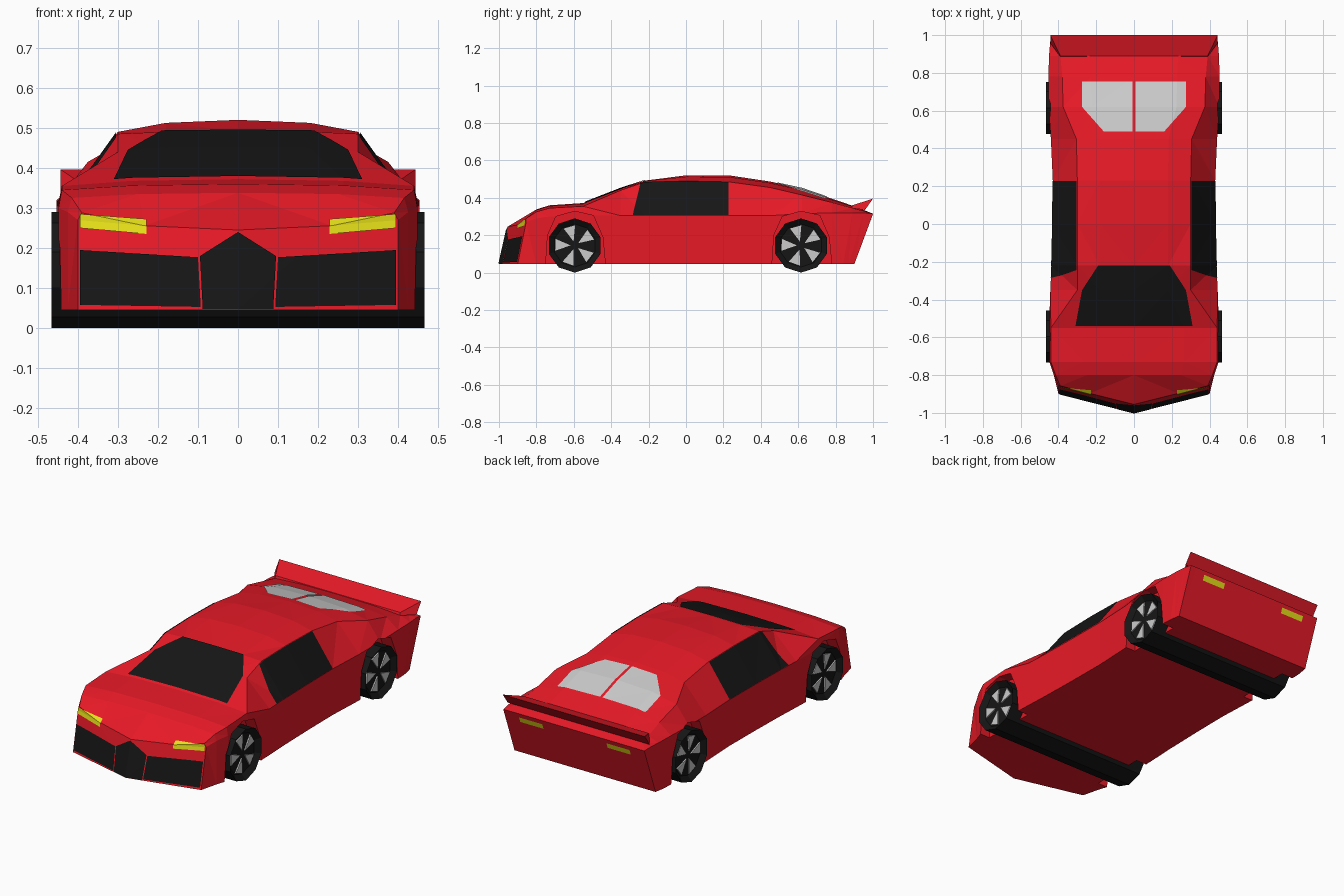
import bpy, bmesh, math
from mathutils import Vector

if "Cube" in bpy.data.objects:
    bpy.data.objects.remove(bpy.data.objects["Cube"])


def paint(name, rgb):
    m = bpy.data.materials.new(name)
    m.diffuse_color = (*rgb, 1)
    m.use_nodes = True
    m.node_tree.nodes["Principled BSDF"].inputs["Base Color"].default_value = m.diffuse_color
    return m


RED = paint("red_paint", (0.8, 0.01, 0.02))
BLACK = paint("black", (0.008, 0.008, 0.008))
YELLOW = paint("yellow_lamp", (0.8, 0.75, 0.01))


def finish(bm, name, mat=None):
    me = bpy.data.meshes.new(name)
    bm.to_mesh(me)
    bm.free()
    ob = bpy.data.objects.new(name, me)
    bpy.context.collection.objects.link(ob)
    if mat:
        me.materials.append(mat)
    return ob


def prism(profile, x0, x1):
    """Side profile (y, z) extruded across x."""
    bm = bmesh.new()
    f = bm.faces.new([bm.verts.new((x0, y, z)) for y, z in profile])
    ext = bmesh.ops.extrude_face_region(bm, geom=[f], use_keep_orig=True)["geom"]
    bmesh.ops.translate(bm, verts=[v for v in ext if isinstance(v, bmesh.types.BMVert)],
                        vec=(x1 - x0, 0, 0))
    bmesh.ops.recalc_face_normals(bm, faces=bm.faces)
    return bm


# Body stations: y low, y high, nose point, shoulder x z, roof edge x z, centre z
STATIONS = [
    (-.90, -.855, .1, .40, .270, .39, .288, .245),
    (-.80, -.80, 0, .425, .29, .415, .325, .338),
    (-.73, -.73, 0, .448, .30, .44, .345, .360),
    (-.55, -.55, 0, .450, .305, .44, .355, .372),
    (-.35, -.35, 0, .443, .305, .30, .440, .450),
    (-.22, -.22, 0, .437, .305, .30, .485, .492),
    (0, 0, 0, .432, .305, .30, .490, .520),
    (.23, .23, 0, .430, .305, .30, .485, .520),
    (.45, .45, 0, .440, .305, .305, .455, .487),
    (.62, .62, 0, .452, .315, .375, .415, .450),
    (.78, .78, 0, .453, .320, .38, .375, .395),
    (.84, .89, 0, .450, .320, .39, .345, .358),
    (.87, .95, 0, .445, .320, .40, .330, .335),
    (.90, 1.0, 0, .440, .314, .40, .3145, .315),
]


def build_body():
    bm = bmesh.new()
    rings = []
    for yb, yt, tip, xs, zs, xe, ze, zc in STATIONS:
        half = [(0, yb, .045), (xs, yb, .045), (xs, yt, zs), (xe, yt, ze),
                (xe * .6, yt, zc + (ze - zc) * .25), (0, yt, zc)]
        pts = half + [(-x, y, z) for x, y, z in half[4:0:-1]]
        rings.append([bm.verts.new((x, y - tip * (1 - abs(x) / .4), z)) for x, y, z in pts])
    for a, b in zip(rings, rings[1:]):
        for i in range(10):
            j = (i + 1) % 10
            bm.faces.new((a[i], a[j], b[j], b[i]))
    for r in (rings[0], rings[-1]):
        bm.faces.new(r[:6])
        bm.faces.new(r[5:] + r[:1])
    bmesh.ops.recalc_face_normals(bm, faces=bm.faces)
    bmesh.ops.triangulate(bm, faces=bm.faces)
    return finish(bm, "car_body", RED)


body = build_body()


def panel(name, outline, axis, sign, mat):
    """Trim a copy of the body skin to an outline seen along an axis."""
    bm = bmesh.new()
    bm.from_mesh(body.data)
    u, v = [k for k in range(3) if k != axis]
    look = Vector((0, 0, 0))
    look[axis] = sign
    bmesh.ops.delete(bm, geom=[f for f in bm.faces if f.normal.dot(look) < .3], context='FACES')
    mid = [sum(p[k] for p in outline) / len(outline) for k in (0, 1)]
    for p, q in zip(outline, outline[1:] + outline[:1]):
        co, no = Vector((0, 0, 0)), Vector((0, 0, 0))
        co[u], co[v] = p
        no[u], no[v] = q[1] - p[1], p[0] - q[0]
        if no[u] * (mid[0] - p[0]) + no[v] * (mid[1] - p[1]) > 0:
            no.negate()
        bmesh.ops.bisect_plane(bm, geom=bm.verts[:] + bm.edges[:] + bm.faces[:], dist=1e-6,
                               plane_co=co, plane_no=no, clear_outer=True)
    bmesh.ops.translate(bm, verts=bm.verts, vec=look * .004)
    return finish(bm, name, mat)


# Glass, grilles and lamps
panel("windshield", [(-.31, -.54), (.31, -.54), (.275, -.35), (.19, -.22),
                     (-.19, -.22), (-.275, -.35)], 2, 1, BLACK)
panel("centre_grille", [(0, .24), (.095, .18), (.088, .048), (-.088, .048), (-.095, .18)],
      1, -1, BLACK)
for s, side in ((1, "right"), (-1, "left")):
    def flip(pts):
        return [(x * s, y) for x, y in pts]
    panel("side_window_" + side, [(-.285, .308), (-.24, .492), (.228, .492), (.228, .308)],
          0, s, BLACK)
    panel("grille_" + side, flip([(.1, .177), (.395, .195), (.395, .058), (.093, .053)]),
          1, -1, BLACK)
    panel("headlight_" + side, flip([(.228, .2725), (.395, .285), (.395, .25), (.228, .235)]),
          1, -1, YELLOW)
    panel("rear_glass_" + side, flip([(.008, .755), (.275, .755), (.275, .62), (.16, .49),
                                      (.008, .49)]), 2, 1, None)
    panel("tail_light_" + side, flip([(.2, .262), (.345, .262), (.345, .292), (.2, .292)]),
          1, 1, YELLOW)

# Rear wing, narrowing forward into the deck
bm = prism([(.885, .345), (.89, .36), (1.0, .396), (.957, .335)], -.443, .443)
for v in bm.verts:
    if v.co.y < .9:
        v.co.x *= .88
finish(bm, "rear_wing", RED)

# Wheels: full-width ten-sided rollers with recessed rims and five spokes
R, HALF = .145, .466
for end, cy in (("front", -.595), ("rear", .615)):
    def polar(r, deg):
        a = math.radians(deg)
        return cy + r * math.cos(a), R + r * math.sin(a)
    bm = prism([polar(R, 90 + 36 * i) for i in range(10)], -HALF, HALF)
    caps = [f for f in bm.faces if abs(f.normal.x) > .9]
    bmesh.ops.inset_individual(bm, faces=caps, thickness=.03, depth=-.025)
    finish(bm, end + "_wheels", BLACK)
    for s, side in ((1, "right"), (-1, "left")):
        for k in range(5):
            a = 34 + 72 * k
            finish(prism([polar(.022, a), polar(.108, a - 17), polar(.108, a + 17)],
                         s * (HALF - .03), s * (HALF - .018)), f"{end}_spoke_{side}_{k}")
        # Wheel arch cut out of the body side
        arch = [(-.158, 0), (-.145, .2), (-.1, .3), (0, .328), (.1, .305), (.15, .19), (.168, 0)]
        cutter = finish(prism([(cy + y, z) for y, z in arch], s * .38, s * .55),
                        f"{end}_arch_cutter_{side}")
        cutter.hide_render = True
        cutter.display_type = 'WIRE'
        mod = body.modifiers.new("arch", 'BOOLEAN')
        mod.operation = 'DIFFERENCE'
        mod.solver = 'EXACT'
        mod.object = cutter
